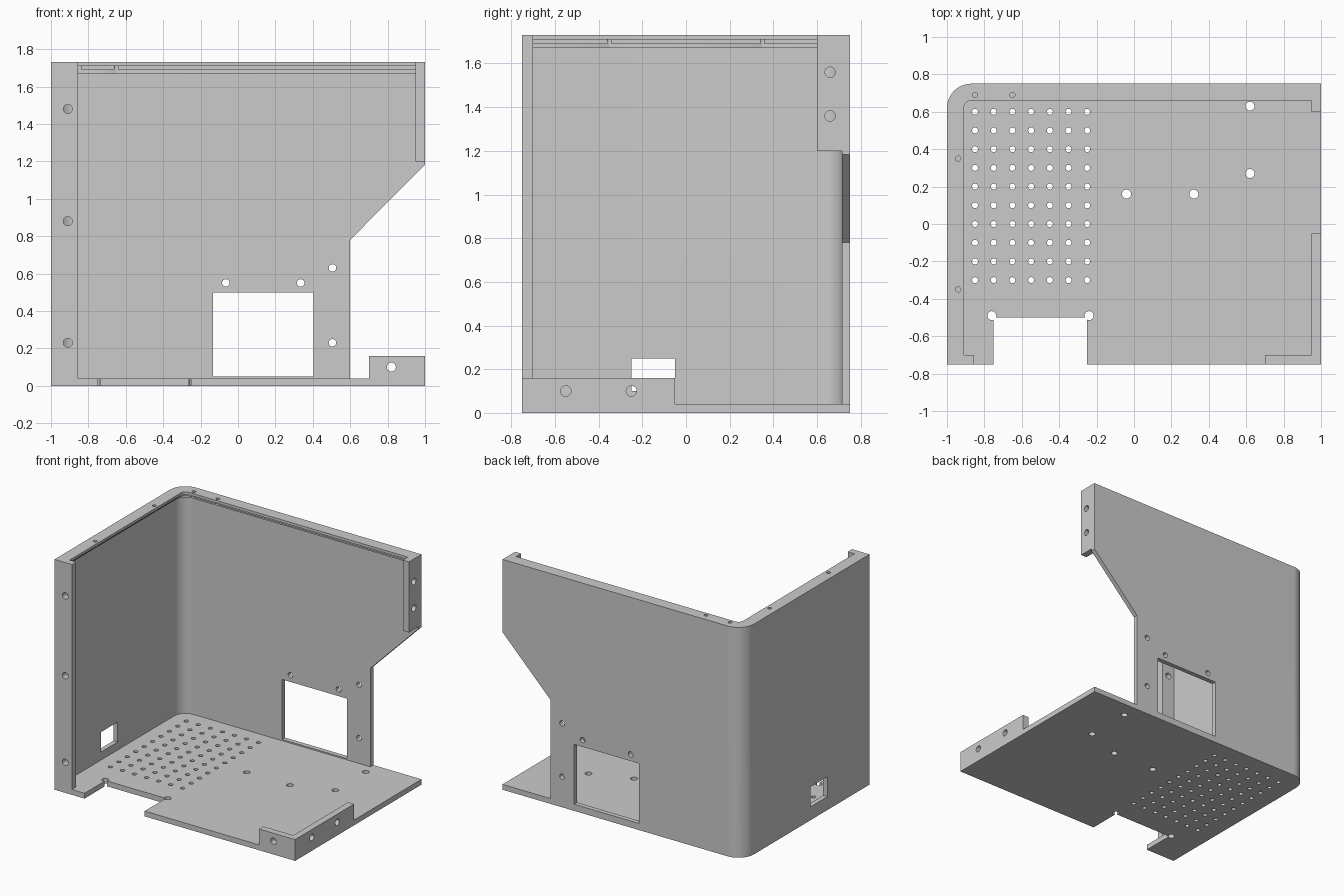
import bpy, bmesh, math
from mathutils import Vector, Matrix

if "Cube" in bpy.data.objects:
    bpy.data.objects.remove(bpy.data.objects["Cube"], do_unlink=True)

W, D, H = 1.0, 0.75, 1.73      # half width, half depth, height
WALL, FLOOR, CORNER = 0.035, 0.04, 0.13


def add_hole(bm, centre, axis, length, radius, sides=24):
    rot = Vector(axis).to_track_quat("Z", "Y").to_matrix().to_4x4()
    bmesh.ops.create_cone(bm, cap_ends=True, segments=sides, radius1=radius,
                          radius2=radius, depth=length,
                          matrix=Matrix.Translation(centre) @ rot)


def finish(bm, name):
    bmesh.ops.recalc_face_normals(bm, faces=bm.faces)
    mesh = bpy.data.meshes.new(name)
    bm.to_mesh(mesh)
    bm.free()
    obj = bpy.data.objects.new(name, mesh)
    bpy.context.scene.collection.objects.link(obj)
    return obj


def prism(name, outline, depth):
    """Convex prism from a 3D outline, extruded along a vector."""
    bm = bmesh.new()
    near = [bm.verts.new(p) for p in outline]
    far = [bm.verts.new(Vector(p) + Vector(depth)) for p in outline]
    bm.faces.new(near)
    bm.faces.new(far[::-1])
    for i in range(len(near)):
        bm.faces.new((near[i], near[i - 1], far[i - 1], far[i]))
    return finish(bm, name)


def slab(name, points, z0, z1):
    return prism(name, [(x, y, z0) for x, y in points], (0, 0, z1 - z0))


def box(name, x0, x1, y0, y1, z0, z1):
    return slab(name, [(x0, y0), (x1, y0), (x1, y1), (x0, y1)], z0, z1)


def combine(body, tool, operation):
    """Apply a boolean and discard the tool."""
    mod = body.modifiers.new("combine", "BOOLEAN")
    mod.operation, mod.solver, mod.object = operation, "EXACT", tool
    graph = bpy.context.evaluated_depsgraph_get()
    mesh = bpy.data.meshes.new_from_object(body.evaluated_get(graph))
    body.modifiers.clear()
    body.data = mesh
    bpy.data.objects.remove(tool, do_unlink=True)


def plan(inset, margin=0.0):
    """Plan outline: rounded back left corner, open sides pushed out by margin."""
    r, n = CORNER - inset, 24
    arc = [(-W + CORNER + r * math.cos(a), D - CORNER + r * math.sin(a))
           for a in (math.pi - math.pi / 2 * i / n for i in range(n + 1))]
    return ([(-W + inset, -D - margin)] + arc
            + [(W + margin, D - inset), (W + margin, -D - margin)])


def l_wall(name, inset, z0, z1):
    """Left and back wall of one thickness."""
    wall = slab(name, plan(0), z0, z1)
    combine(wall, slab("hollow", plan(inset, 0.2), z0 - 0.1, z1 + 0.1), "DIFFERENCE")
    return wall


# Left and back walls
body = l_wall("open_enclosure", WALL, 0, H)

# Cutaway on the back wall, connector windows in the back and left walls
cutaway = [(0.6, 0.6, -0.1), (1.2, 0.6, -0.1), (1.2, 0.6, 1.385), (0.6, 0.6, 0.78)]
combine(body, prism("cutaway", cutaway, (0, 0.3, 0)), "DIFFERENCE")
combine(body, box("back_window", -0.135, 0.405, 0.6, 0.9, 0.05, 0.5), "DIFFERENCE")
combine(body, box("left_window", -1.1, -0.9, -0.25, -0.05, 0.1, 0.25), "DIFFERENCE")

# Top rim, stepped outwards on its underside
for inset, z0 in ((0.05, 1.67), (0.07, 1.69), (0.09, 1.71)):
    combine(body, l_wall("rim_step", inset, z0, H), "UNION")

# Floor with the front notch
floor = slab("floor", plan(0), 0, FLOOR)
combine(floor, box("notch", -0.75, -0.25, -0.9, -0.5, -0.1, 0.1), "DIFFERENCE")
combine(body, floor, "UNION")

# Mounting flanges and low corner brackets
for part in (("front_flange", -W, -0.855, -D, -0.7, 0, H),
             ("back_flange", 0.95, W, 0.6, D, 1.2, H),
             ("front_bracket", 0.7, W, -D, -0.7, 0, 0.16),
             ("right_bracket", 0.95, W, -D, -0.05, 0, 0.16)):
    combine(body, box(*part), "UNION")

# Ventilation grid and screw holes
bm = bmesh.new()
for i in range(7):
    for j in range(10):
        add_hole(bm, (-0.85 + i * 0.1, -0.3 + j * 0.1, 0), (0, 0, 1), 0.2, 0.016, 16)
for x, y in ((-0.04, 0.16), (0.32, 0.16), (0.62, 0.27), (0.62, 0.63),
             (-0.76, -0.49), (-0.24, -0.49)):
    add_hole(bm, (x, y, 0), (0, 0, 1), 0.2, 0.024)
for x, y in ((-0.94, 0.35), (-0.94, -0.35), (-0.85, 0.69), (-0.65, 0.69)):
    add_hole(bm, (x, y, H), (0, 0, 1), 0.2, 0.014, 16)
for x, z in ((-0.065, 0.55), (0.335, 0.55), (0.505, 0.63), (0.505, 0.23)):
    add_hole(bm, (x, D, z), (0, 1, 0), 0.2, 0.02)
for x, z in ((-0.91, 0.23), (-0.91, 0.88), (-0.91, 1.48), (0.82, 0.1)):
    add_hole(bm, (x, -D, z), (0, 1, 0), 0.2, 0.024)
for y, z in ((0.66, 1.36), (0.66, 1.56), (-0.55, 0.1), (-0.25, 0.1)):
    add_hole(bm, (W, y, z), (1, 0, 0), 0.2, 0.024)
combine(body, finish(bm, "holes"), "DIFFERENCE")

# Smooth only the rounded faces, keep flat panels and edges crisp
for face in body.data.polygons:
    face.use_smooth = max(abs(c) for c in face.normal) < 0.9999
body.data.set_sharp_from_angle(angle=math.radians(35))

# Plain grey
grey = bpy.data.materials.new("plain_grey")
grey.use_nodes = True
colour = (0.6, 0.6, 0.6, 1)
grey.diffuse_color = colour
grey.node_tree.nodes["Principled BSDF"].inputs["Base Color"].default_value = colour
body.data.materials.clear()
body.data.materials.append(grey)
